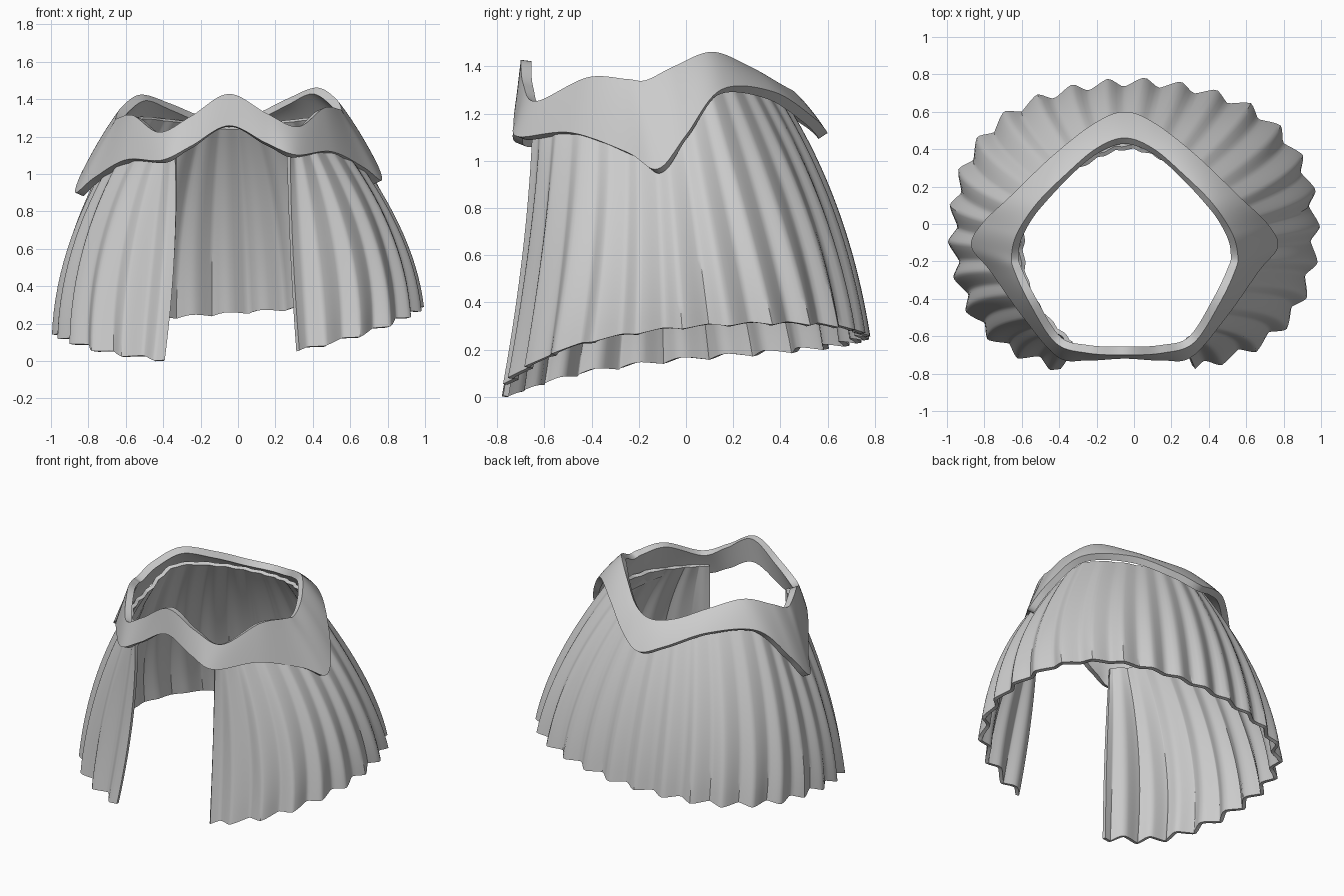
import bpy, math
from mathutils import Vector

if "Cube" in bpy.data.objects:
    bpy.data.objects.remove(bpy.data.objects["Cube"])


def spline(pts, n, closed):
    """Catmull-Rom samples through a list of points."""
    m = len(pts)
    out = []
    for i in range(m if closed else m - 1):
        if closed:
            a, b, c, d = (pts[(i + k) % m] for k in (-1, 0, 1, 2))
        else:
            b, c = pts[i], pts[i + 1]
            a = pts[i - 1] if i else b * 2 - c
            d = pts[i + 2] if i + 2 < m else c * 2 - b
        for k in range(n):
            t = k / n
            out.append(0.5 * (b * 2 + (c - a) * t + (a * 2 - b * 5 + c * 4 - d) * t * t
                              + (b * 3 - a - c * 3 + d) * t ** 3))
    return out if closed else out + [pts[-1].copy()]


def flip(p):
    return Vector((-p[0], p[1], p[2]))


def sheet(name, columns, closed, thickness, angle):
    """Thick smooth sheet from columns of points running downwards."""
    rows, m = len(columns[0]), len(columns)
    verts = [p for col in columns for p in col]
    faces = []
    for i in range(m if closed else m - 1):
        k = (i + 1) % m
        for j in range(rows - 1):
            faces.append((i * rows + j, i * rows + j + 1, k * rows + j + 1, k * rows + j))
    mesh = bpy.data.meshes.new(name)
    mesh.from_pydata(verts, [], faces)
    ob = bpy.data.objects.new(name, mesh)
    bpy.context.collection.objects.link(ob)
    mod = ob.modifiers.new("thickness", "SOLIDIFY")
    mod.thickness, mod.offset = thickness, -1
    bpy.ops.object.select_all(action="DESELECT")
    ob.select_set(True)
    bpy.context.view_layer.objects.active = ob
    bpy.ops.object.modifier_apply(modifier=mod.name)
    bpy.ops.object.shade_smooth_by_angle(angle=math.radians(angle))
    return ob


# Belt: right half of the upper and lower edges, front to back
belt_top = [(0, -.70, 1.43), (.2, -.69, 1.32), (.37, -.635, 1.24), (.51, -.42, 1.335),
            (.59, -.25, 1.325), (.605, -.17, 1.32), (.575, -.05, 1.38), (.47, .11, 1.445),
            (.31, .27, 1.39), (.15, .405, 1.32), (0, .46, 1.295)]
belt_low = [(0, -.72, 1.26), (.2, -.73, 1.16), (.36, -.71, 1.09), (.55, -.49, 1.10),
            (.72, -.25, 1.01), (.82, -.12, .935), (.765, .0, 1.08), (.61, .15, 1.28),
            (.38, .37, 1.28), (.16, .54, 1.18), (0, .60, 1.12)]


def belt_edge(half):
    pts = [Vector(p) for p in half]
    return spline(pts + [flip(p) for p in pts[-2:0:-1]], 10, True)


columns = []
for top, low in zip(belt_edge(belt_top), belt_edge(belt_low)):
    col = []
    flare = (low - top).to_2d().length
    for j in range(9):
        v = j / 8
        p = top.lerp(low, v)
        p.z += 0.3 * flare * v * (1 - v)
        p.x -= 0.05
        p.z += 0.04 * p.x
        col.append(p)
    columns.append(col)
sheet("belt", columns, True, 0.045, 40)

# Skirt: right half at the waist, halfway down and at the hem, front opening to back
waist = [(.31, -.65, 1.16), (.43, -.53, 1.17), (.54, -.36, 1.18), (.58, -.13, 1.20),
         (.53, .09, 1.30), (.31, .29, 1.29), (0, .42, 1.25)]
middle = [(.315, -.69, .62), (.62, -.58, .63), (.79, -.38, .68), (.86, -.1, .7),
          (.79, .23, .75), (.50, .51, .78), (0, .635, .79)]
hem = [(.36, -.775, .03), (.68, -.65, .095), (.88, -.44, .165), (.97, -.08, .22),
       (.89, .34, .25), (.58, .64, .26), (0, .76, .26)]


def skirt_ring(half):
    pts = [Vector(p) for p in half]
    return spline(pts + [flip(p) for p in pts[-2::-1]], 26, False)


rings = [skirt_ring(h) for h in (waist, middle, hem)]
count = len(rings[0])
length = [0.0]
for i in range(1, count):
    length.append(length[-1] + (rings[2][i] - rings[2][i - 1]).length)

PLEATS, LEVELS = 26, 16
columns = []
for i in range(count):
    a, b, c = (r[i] for r in rings)
    tangent = rings[2][min(i + 1, count - 1)] - rings[2][max(i - 1, 0)]
    out = Vector((tangent.y, -tangent.x, 0)).normalized()
    # asymmetric fold wave along the hem length
    f = (length[i] / length[-1] * PLEATS + 0.3) % 1.0
    wave = 1 - 2 * f / 0.6 if f < 0.6 else -1 + 2 * (f - 0.6) / 0.4
    wave = math.sin(wave * math.pi / 2) * 0.3 + wave * 0.7
    col = []
    for j in range(LEVELS + 1):
        v = j / LEVELS
        p = a * ((1 - v) * (1 - 2 * v)) + b * (4 * v * (1 - v)) + c * (v * (2 * v - 1))
        p += out * wave * (0.006 + 0.02 * v)
        p.z += 0.07 * p.x * v - 0.008 * wave * v
        # waist and front opening sit slightly to the left
        p.x -= 0.03 * (1 - v) + 0.03 * v * v * (max(0, -c.y) / 0.76) ** 3
        col.append(p)
    columns.append(col)
sheet("pleated_skirt", columns, False, 0.024, 40)
